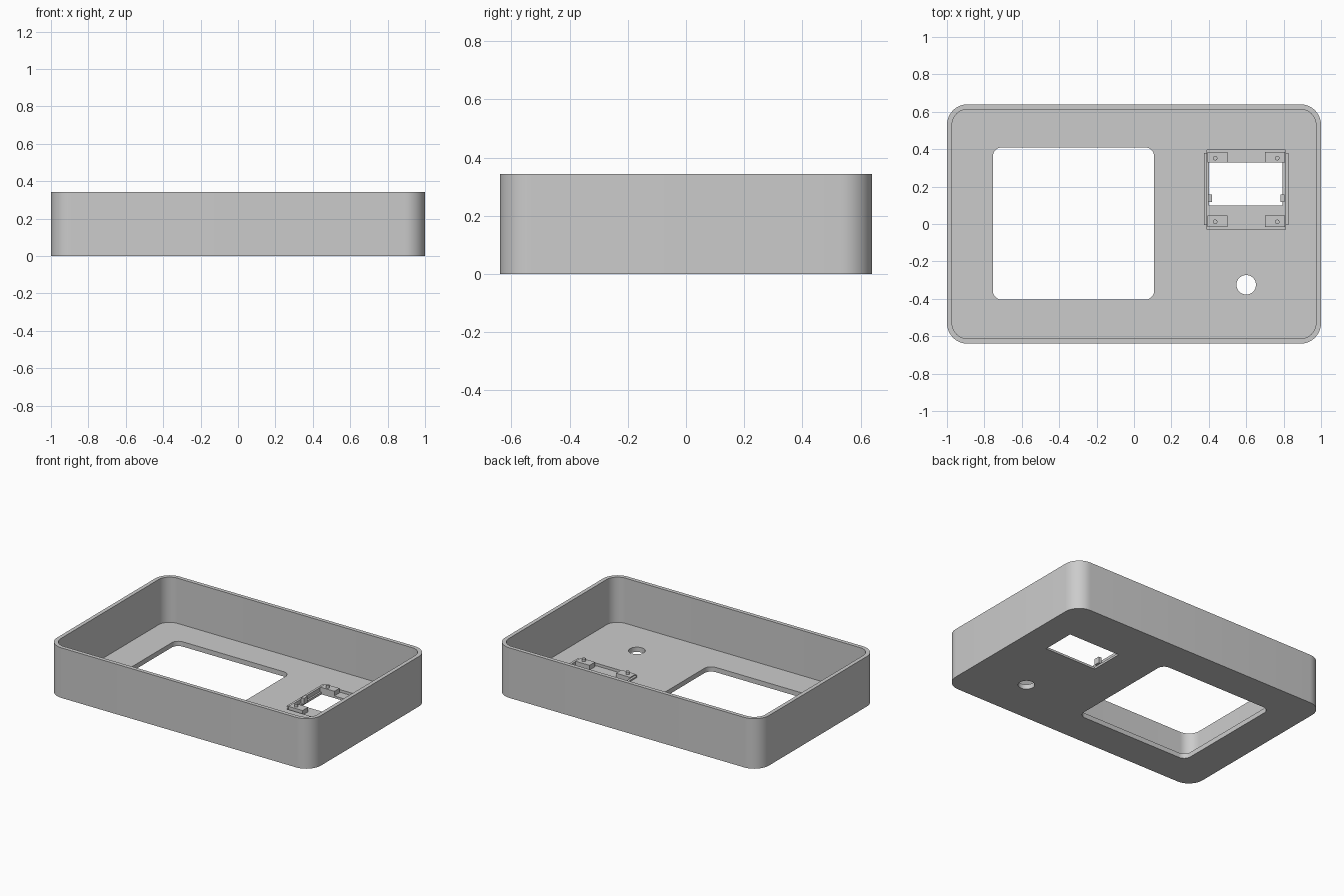
import bpy, bmesh, math

cube = bpy.data.objects.get("Cube")
if cube:
    bpy.data.objects.remove(cube, do_unlink=True)

grey = bpy.data.materials.new("light grey plastic")
grey.use_nodes = True
COLOUR = (0.6, 0.6, 0.6, 1)
grey.diffuse_color = COLOUR
grey.node_tree.nodes["Principled BSDF"].inputs["Base Color"].default_value = COLOUR

HEIGHT = 0.343
FLOOR = 0.033
RECESS = 0.015


def prism(name, x0, x1, y0, y1, z0, z1, radius=0.0, steps=10):
    """Upright block with optionally rounded vertical corners."""
    points = []
    corners = [(x1, y1, -1, -1), (x0, y1, 1, -1), (x0, y0, 1, 1), (x1, y0, -1, 1)]
    for i, (x, y, sx, sy) in enumerate(corners):
        if radius == 0:
            points.append((x, y))
            continue
        for s in range(steps + 1):
            a = math.pi / 2 * (i + s / steps)
            points.append((x + sx * radius + radius * math.cos(a),
                           y + sy * radius + radius * math.sin(a)))
    bm = bmesh.new()
    face = bm.faces.new([bm.verts.new((x, y, z0)) for x, y in points])
    new = bmesh.ops.extrude_face_region(bm, geom=[face])["geom"]
    bmesh.ops.translate(bm, vec=(0, 0, z1 - z0),
                        verts=[v for v in new if isinstance(v, bmesh.types.BMVert)])
    bmesh.ops.recalc_face_normals(bm, faces=bm.faces)
    return finish(name, bm)


def cylinder(name, x, y, z0, z1, radius, sides=32):
    bm = bmesh.new()
    bmesh.ops.create_cone(bm, cap_ends=True, segments=sides, radius1=radius,
                          radius2=radius, depth=z1 - z0)
    bmesh.ops.translate(bm, vec=(x, y, (z0 + z1) / 2), verts=bm.verts)
    return finish(name, bm)


def finish(name, bm):
    mesh = bpy.data.meshes.new(name)
    bm.to_mesh(mesh)
    bm.free()
    mesh.materials.append(grey)
    ob = bpy.data.objects.new(name, mesh)
    bpy.context.collection.objects.link(ob)
    return ob


def activate(ob):
    bpy.ops.object.select_all(action="DESELECT")
    ob.select_set(True)
    bpy.context.view_layer.objects.active = ob


def cut(ob, cutter):
    activate(ob)
    mod = ob.modifiers.new("cut", "BOOLEAN")
    mod.operation = "DIFFERENCE"
    mod.solver = "EXACT"
    mod.object = cutter
    bpy.ops.object.modifier_apply(modifier=mod.name)
    bpy.data.objects.remove(cutter, do_unlink=True)


# Open tray with rounded corners
tray = prism("enclosure_tray", -1, 1, -0.64, 0.64, 0, HEIGHT, 0.11)
cut(tray, prism("cavity", -0.973, 0.973, -0.613, 0.613, FLOOR, 1, 0.083))

# Display window, round button hole, and recessed bracket seat with its opening
cut(tray, prism("display_window", -0.755, 0.108, -0.405, 0.41, -1, 1, 0.05))
cut(tray, cylinder("button_hole", 0.6, -0.325, -1, 1, 0.052))
cut(tray, prism("bracket_seat", 0.39, 0.81, -0.03, 0.395, RECESS, 1))
cut(tray, prism("bracket_opening", 0.402, 0.795, 0.098, 0.33, -1, 1))

# Bracket: mirrored left and right about its centre line
CENTRE = 0.6
for label, s in (("right", -1), ("left", 1)):
    def block(name, inner, outer, y0, y1, z0, z1):
        xs = sorted((CENTRE + s * inner, CENTRE + s * outer))
        return prism(f"{label}_{name}", *xs, y0, y1, z0, z1)

    block("side_rail", 0.21, 0.226, -0.005, 0.38, RECESS, 0.042)
    block("snap_clip", 0.182, 0.205, 0.118, 0.158, RECESS, 0.057)
    for end, y0, y1, py in (("front", -0.015, 0.045, 0.012), ("back", 0.33, 0.385, 0.352)):
        block(f"{end}_pad", 0.1, 0.208, y0, y1, RECESS, 0.047)
        pin = cylinder(f"{label}_{end}_pin", CENTRE + s * 0.166, py, 0.04, 0.065, 0.012, 16)
        activate(pin)
        bpy.ops.object.shade_smooth_by_angle(angle=math.radians(35))

activate(tray)
bpy.ops.object.shade_smooth_by_angle(angle=math.radians(35))
